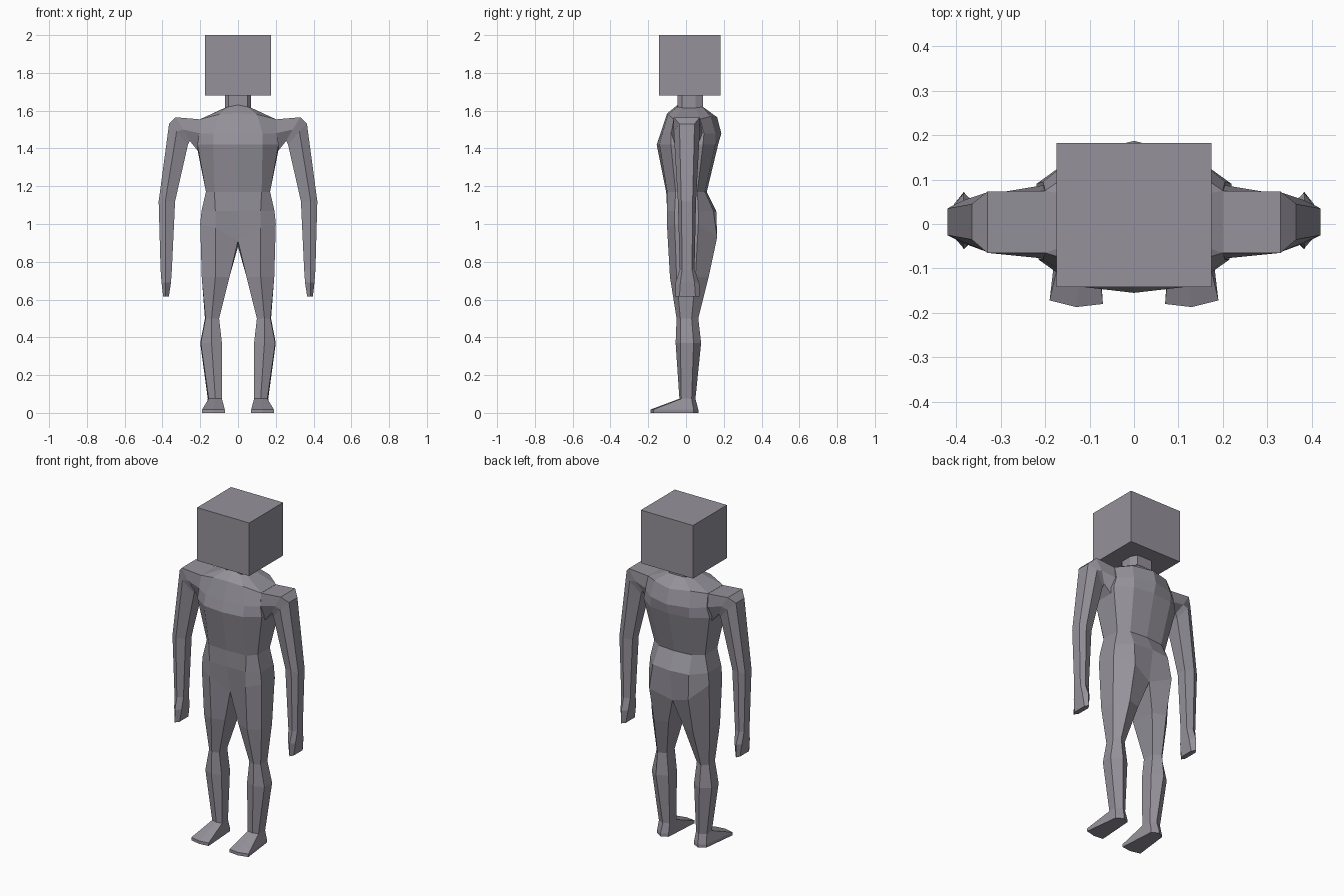
import bpy, bmesh

grey = bpy.data.materials.new("warm grey")
grey.diffuse_color = (0.30, 0.285, 0.325, 1)


def finish(name, bm):
    bmesh.ops.recalc_face_normals(bm, faces=bm.faces)
    me = bpy.data.meshes.new(name)
    bm.to_mesh(me)
    bm.free()
    me.materials.append(grey)
    ob = bpy.data.objects.new(name, me)
    bpy.context.collection.objects.link(ob)
    return ob


def loft(name, rings, side=1):
    """Skin closed rings of points in order; cap both ends."""
    bm = bmesh.new()
    loops = [[bm.verts.new((side * x, y, z)) for x, y, z in r] for r in rings]
    n = len(loops[0])
    for a, b in zip(loops, loops[1:]):
        for i in range(n):
            j = (i + 1) % n
            bm.faces.new((a[i], a[j], b[j], b[i]))
    bm.faces.new(loops[0])
    bm.faces.new(loops[-1])
    return finish(name, bm)


def level(z, *pts):
    return [(x, y, z) for x, y in pts]


def full(half):
    """Mirror a half ring that runs from front centre to back centre."""
    return half + [(-x, y, z) for x, y, z in half[-2:0:-1]]


# hip line, shared by the torso and the legs
hip = [(0, -.075, .91), (.12, -.10, .98), (.2, -.06, 1.0),
       (.2, .065, 1.0), (.13, .165, .93), (0, .13, .88)]

# torso and neck
torso = [
    hip,
    level(1.07, (0, -.10), (.12, -.10), (.193, -.06), (.193, .065), (.12, .145), (0, .16)),
    level(1.17, (0, -.105), (.125, -.10), (.17, -.055), (.17, .06), (.11, .10), (0, .11)),
    level(1.42, (0, -.155), (.13, -.14), (.215, -.08), (.22, .09), (.13, .155), (0, .17)),
    level(1.48, (0, -.135), (.13, -.125), (.205, -.08), (.205, .095), (.13, .155), (0, .187)),
    [(0, -.10, 1.585), (.10, -.095, 1.58), (.2, -.065, 1.555),
     (.2, .075, 1.555), (.12, .13, 1.57), (0, .165, 1.565)],
    [(0, -.045, 1.63), (.05, -.045, 1.62), (.07, -.02, 1.615),
     (.07, .05, 1.615), (.05, .09, 1.62), (0, .09, 1.62)],
    level(1.69, (0, -.045), (.05, -.045), (.07, -.02), (.07, .05), (.05, .09), (0, .09)),
]
loft("torso", [full(r) for r in torso])

# leg running down into the foot
sole = ((.07, -.18), (.13, -.187), (.19, -.172), (.165, .04), (.125, .065), (.085, .045))
leg = [
    hip,
    level(.72, (.045, -.06), (.12, -.085), (.192, -.05), (.192, .05), (.13, .12), (.05, .095)),
    level(.50, (.10, -.035), (.14, -.05), (.172, -.03), (.175, .03), (.145, .065), (.10, .04)),
    level(.37, (.085, -.035), (.14, -.055), (.197, -.03), (.2, .04), (.145, .08), (.085, .045)),
    level(.075, (.085, -.03), (.12, -.035), (.155, -.025), (.16, .03), (.12, .05), (.088, .03)),
    level(.018, *sole),
    level(0, *sole),
]


def arm_ring(z, outer, mid, inner, front, back, wide):
    """Six-sided limb section: two outer, two inner, a front and a back point."""
    return level(z, (outer, front), (outer, back), (mid, back + wide),
                 (inner, back), (inner, front), (mid, front - wide))


# arm running from shoulder to hand
arm = [
    [(.19, -.065, 1.553), (.19, .075, 1.553), (.20, .088, 1.48),
     (.215, .06, 1.39), (.215, -.05, 1.39), (.20, -.078, 1.48)],
    [(.33, -.065, 1.565), (.33, .073, 1.565), (.29, .073, 1.50),
     (.255, .05, 1.44), (.255, -.04, 1.44), (.29, -.065, 1.50)],
    [(.365, -.035, 1.53), (.365, .045, 1.53), (.325, .073, 1.49),
     (.265, .05, 1.42), (.265, -.04, 1.42), (.325, -.065, 1.49)],
    arm_ring(1.12, .42, .385, .333, -.025, .035, .018),
    arm_ring(.76, .41, .385, .35, -.02, .032, .013),
    arm_ring(.69, .405, .383, .355, -.03, .045, .025),
    arm_ring(.615, .396, .383, .366, -.035, .05, .022),
]
for side, word in ((1, "right"), (-1, "left")):
    loft(word + "_leg", leg, side)
    loft(word + "_arm", arm, side)

# box head
loft("head", [level(z, (-.174, -.142), (.174, -.142), (.174, .182), (-.174, .182))
              for z in (1.68, 2.0)])
